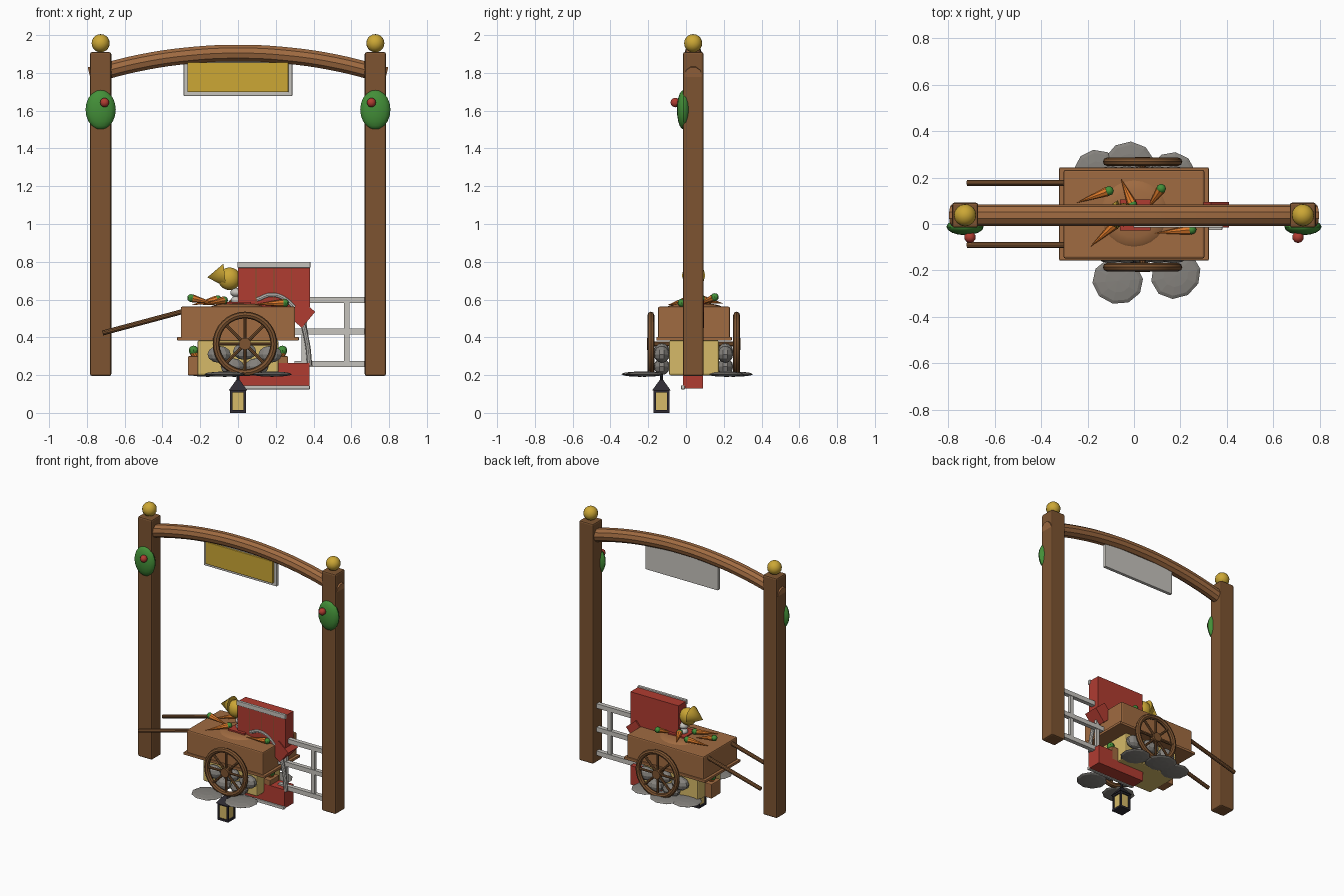
import bpy, math
from mathutils import Vector

if "Cube" in bpy.data.objects:
    bpy.data.objects.remove(bpy.data.objects["Cube"])


def lin(h):
    c = [int(h[i:i + 2], 16) / 255 for i in (0, 2, 4)]
    return [v / 12.92 if v < 0.04045 else ((v + 0.055) / 1.055) ** 2.4 for v in c] + [1]


MATS = {}
for mat_name, hexcol in {"dark wood": "7D5431", "light wood": "A06B41", "gold": "CCA735",
                         "pale paint": "C6C3BD", "stone": "85827D", "red paint": "B03C31",
                         "leaf green": "438F38", "carrot orange": "DE7A2A",
                         "straw": "D6BA68", "black iron": "2E2B33"}.items():
    m = bpy.data.materials.new(mat_name)
    m.diffuse_color = lin(hexcol)
    m.use_nodes = True
    m.node_tree.nodes["Principled BSDF"].inputs["Base Color"].default_value = m.diffuse_color
    MATS[mat_name] = m


def finish(name, mat, smooth=True):
    o = bpy.context.object
    o.name = name
    o.data.materials.clear()
    o.data.materials.append(MATS[mat])
    bpy.ops.object.transform_apply(location=False, rotation=False, scale=True)
    if smooth:
        bpy.ops.object.shade_smooth_by_angle(angle=math.radians(35))
    return o


def box(name, mat, x, y, z, rot=(0, 0, 0), bevel=0.0):
    """Box from (min, max) pairs."""
    mid = [(a + b) / 2 for a, b in (x, y, z)]
    bpy.ops.mesh.primitive_cube_add(size=1, location=mid, rotation=rot)
    o = bpy.context.object
    o.scale = [b - a for a, b in (x, y, z)]
    finish(name, mat, False)
    if bevel:
        b = o.modifiers.new("bevel", 'BEVEL')
        b.width, b.segments = bevel, 2
    return o


def ball(name, mat, loc, r, seg=16, rings=10, smooth=True, rot=(0, 0, 0)):
    bpy.ops.mesh.primitive_uv_sphere_add(segments=seg, ring_count=rings, radius=1,
                                         location=loc, rotation=rot)
    bpy.context.object.scale = r if isinstance(r, tuple) else (r, r, r)
    return finish(name, mat, smooth)


def rod(name, mat, a, b, r1, r2=None, verts=10):
    """Cylinder or cone from point a to point b."""
    a, b = Vector(a), Vector(b)
    d = b - a
    bpy.ops.mesh.primitive_cone_add(vertices=verts, radius1=r1, radius2=r1 if r2 is None else r2,
                                    depth=d.length, location=(a + b) / 2,
                                    rotation=d.to_track_quat('Z', 'Y').to_euler())
    return finish(name, mat)


def tube(name, mat, pts, r):
    """Round tube along a smooth path."""
    cu = bpy.data.curves.new(name, 'CURVE')
    cu.dimensions, cu.bevel_depth, cu.bevel_resolution = '3D', r, 3
    cu.use_fill_caps, cu.resolution_u = True, 8
    sp = cu.splines.new('BEZIER')
    sp.bezier_points.add(len(pts) - 1)
    for p, co in zip(sp.bezier_points, pts):
        p.co = co
        p.handle_left_type = p.handle_right_type = 'AUTO'
    o = bpy.data.objects.new(name, cu)
    bpy.context.collection.objects.link(o)
    bpy.ops.object.select_all(action='DESELECT')
    o.select_set(True)
    bpy.context.view_layer.objects.active = o
    bpy.ops.object.convert(target='MESH')
    return finish(name, mat)


# Gate posts with finials, leaf clusters and berries
for s, side in ((-1, "left"), (1, "right")):
    x = s * 0.727
    box(side + "_post", "dark wood", (x - 0.056, x + 0.056), (-0.016, 0.092), (0.195, 1.91), bevel=0.01)
    ball(side + "_finial", "gold", (x, 0.038, 1.957), 0.048)
    ball(side + "_leaf_cluster", "leaf green", (x, -0.012, 1.605), (0.08, 0.036, 0.105))
    ball(side + "_berry", "red paint", (s * 0.706, -0.057, 1.643), 0.025, 10, 6)

# Arched beam and hanging sign
tube("arched_beam", "light wood",
     [(0.785 * t, 0.038, 1.905 - 0.118 * t * t) for t in (-1, -0.66, -0.33, 0, 0.33, 0.66, 1)], 0.046)
box("sign_board", "pale paint", (-0.288, 0.288), (0.025, 0.05), (1.677, 1.86), bevel=0.005)
box("sign_panel", "gold", (-0.268, 0.267), (0.01, 0.026), (1.698, 1.856), bevel=0.004)

# Cart body, ledge, soil mound and handles
box("cart_body", "light wood", (-0.303, 0.303), (-0.148, 0.233), (0.395, 0.562), bevel=0.008)
box("cart_ledge", "light wood", (-0.322, 0.322), (-0.157, 0.243), (0.383, 0.402), bevel=0.004)
ball("soil_mound", "light wood", (0, 0.045, 0.56), (0.145, 0.145, 0.022), 24, 8)
for y in (-0.09, 0.177):
    rod("cart_handle", "dark wood", (-0.717, y, 0.423), (-0.28, y, 0.54), 0.0135)

# Wheels with spokes and hub, joined by an axle
for y in (-0.186, 0.268):
    c = Vector((0.037, y, 0.365))
    bpy.ops.mesh.primitive_torus_add(major_segments=32, minor_segments=8, major_radius=0.153,
                                     minor_radius=0.018, location=c, rotation=(math.pi / 2, 0, 0))
    finish("wheel_rim", "dark wood")
    rod("wheel_hub", "dark wood", c - Vector((0, 0.02, 0)), c + Vector((0, 0.02, 0)), 0.032, verts=16)
    for i in range(4):
        a = i * math.pi / 4
        d = Vector((math.cos(a), 0, math.sin(a))) * 0.15
        rod("wheel_spoke", "dark wood", c - d, c + d, 0.0085, verts=8)
rod("axle", "dark wood", (0.037, -0.186, 0.365), (0.037, 0.268, 0.365), 0.014)

# Flat paving stones
for x, y, rx, ry in ((-0.07, -0.245, 0.11, 0.1), (0.18, -0.22, 0.11, 0.1), (-0.16, 0.22, 0.1, 0.1),
                     (-0.02, 0.25, 0.11, 0.105), (0.165, 0.21, 0.1, 0.1)):
    ball("paving_stone", "stone", (x, y, 0.205), (rx, ry, 0.014), 10, 6, False, (0, 0, x * 3))

# Straw bale, boulders and crates below the cart
box("straw_bale", "straw", (-0.215, 0.215), (-0.09, 0.175), (0.198, 0.384), bevel=0.01)
for y in (-0.128, 0.208):
    for x, z in ((-0.1, 0.31), (0.035, 0.325), (0.17, 0.31), (-0.03, 0.245), (0.1, 0.245)):
        ball("boulder", "stone", (x, y, z), (0.065, 0.042, 0.045), 10, 6, False)
for s in (-1, 1):
    box("crate", "light wood", (s * 0.235 - 0.03, s * 0.235 + 0.03), (-0.015, 0.09), (0.198, 0.3), bevel=0.005)
    ball("crate_sprig", "leaf green", (s * 0.235, 0.04, 0.33), 0.026, 8, 6)
    rod("crate_carrot", "carrot orange", (s * 0.235, 0.04, 0.32), (s * 0.19, 0.04, 0.24), 0.022, 0)

# Carrots lying on the cart
for a, b in (((-0.115, 0.14, 0.60), (-0.25, 0.09, 0.57)), ((0.113, 0.146, 0.61), (0.055, 0.06, 0.57)),
             ((-0.01, 0.09, 0.60), (-0.057, 0.197, 0.58)), ((0.24, -0.025, 0.582), (0.09, -0.04, 0.575)),
             ((-0.24, 0.035, 0.606), (-0.11, 0.04, 0.575)), ((-0.08, 0.0, 0.595), (-0.19, -0.1, 0.57))):
    a, b = Vector(a), Vector(b)
    rod("carrot", "carrot orange", a, b, 0.021, 0, 8)
    ball("carrot_top", "leaf green", a + (a - b).normalized() * 0.008, 0.021, 8, 6)

# Red chest parts with pale trims
box("upper_red_box", "red paint", (0, 0.38), (-0.008, 0.085), (0.56, 0.79))
box("upper_trim", "pale paint", (-0.003, 0.383), (-0.016, 0.004), (0.768, 0.8), bevel=0.003)
for i in range(1, 4):
    box("plank_seam", "dark wood", (0.095 * i - 0.002, 0.095 * i + 0.002), (-0.0095, 0), (0.57, 0.768))
box("lower_red_box", "red paint", (0, 0.378), (-0.016, 0.09), (0.13, 0.265))
box("lower_trim", "pale paint", (-0.002, 0.38), (-0.026, -0.006), (0.125, 0.146), bevel=0.003)
box("slanted_red_box", "red paint", (0.285, 0.385), (-0.015, 0.095), (0.47, 0.58), (0, math.radians(40), 0))
box("red_cloth", "red paint", (-0.06, 0.07), (-0.028, 0.105), (0.565, 0.588))

# Golden bird-like ornament on pale beads
ball("ornament_body", "gold", (-0.045, 0.04, 0.71), (0.06, 0.05, 0.06))
rod("ornament_cone", "gold", (-0.07, 0.04, 0.728), (-0.163, 0.04, 0.717), 0.062, 0, 12)
for z, r in ((0.637, 0.033), (0.596, 0.03)):
    ball("ornament_bead", "pale paint", (-0.008, 0.04, z), (r, r, r * 0.75))

# Pale hook curving off the cart
tube("pale_hook", "pale paint", [(0.1, 0.0, 0.6), (0.18, 0.0, 0.625), (0.26, 0.0, 0.595),
                                 (0.33, 0.0, 0.5), (0.365, 0.0, 0.38), (0.38, 0.0, 0.25)], 0.014)

# Side fence
for z in (0.26, 0.43, 0.598):
    box("fence_rail", "pale paint", (0.3, 0.69), (0.022, 0.052), (z - 0.016, z + 0.016))
for x in (0.35, 0.575):
    box("fence_stile", "pale paint", (x - 0.014, x + 0.014), (0.026, 0.048), (0.25, 0.6))

# Lantern: glass, frame, roof and hanging rod
LY = -0.13
box("lantern_glass", "straw", (-0.034, 0.034), (LY - 0.034, LY + 0.034), (0.012, 0.115))
for z0, z1 in ((0.0, 0.014), (0.108, 0.122)):
    box("lantern_plate", "black iron", (-0.043, 0.043), (LY - 0.043, LY + 0.043), (z0, z1))
for sx in (-1, 1):
    for sy in (-1, 1):
        x, y = sx * 0.036, LY + sy * 0.036
        box("lantern_bar", "black iron", (x - 0.006, x + 0.006), (y - 0.006, y + 0.006), (0.005, 0.115))
bpy.ops.mesh.primitive_cone_add(vertices=4, radius1=0.07, radius2=0.014, depth=0.055,
                                location=(0, LY, 0.146), rotation=(0, 0, math.pi / 4))
finish("lantern_roof", "black iron", False)
rod("lantern_rod", "black iron", (0, LY, 0.165), (0, LY, 0.215), 0.007, verts=8)
